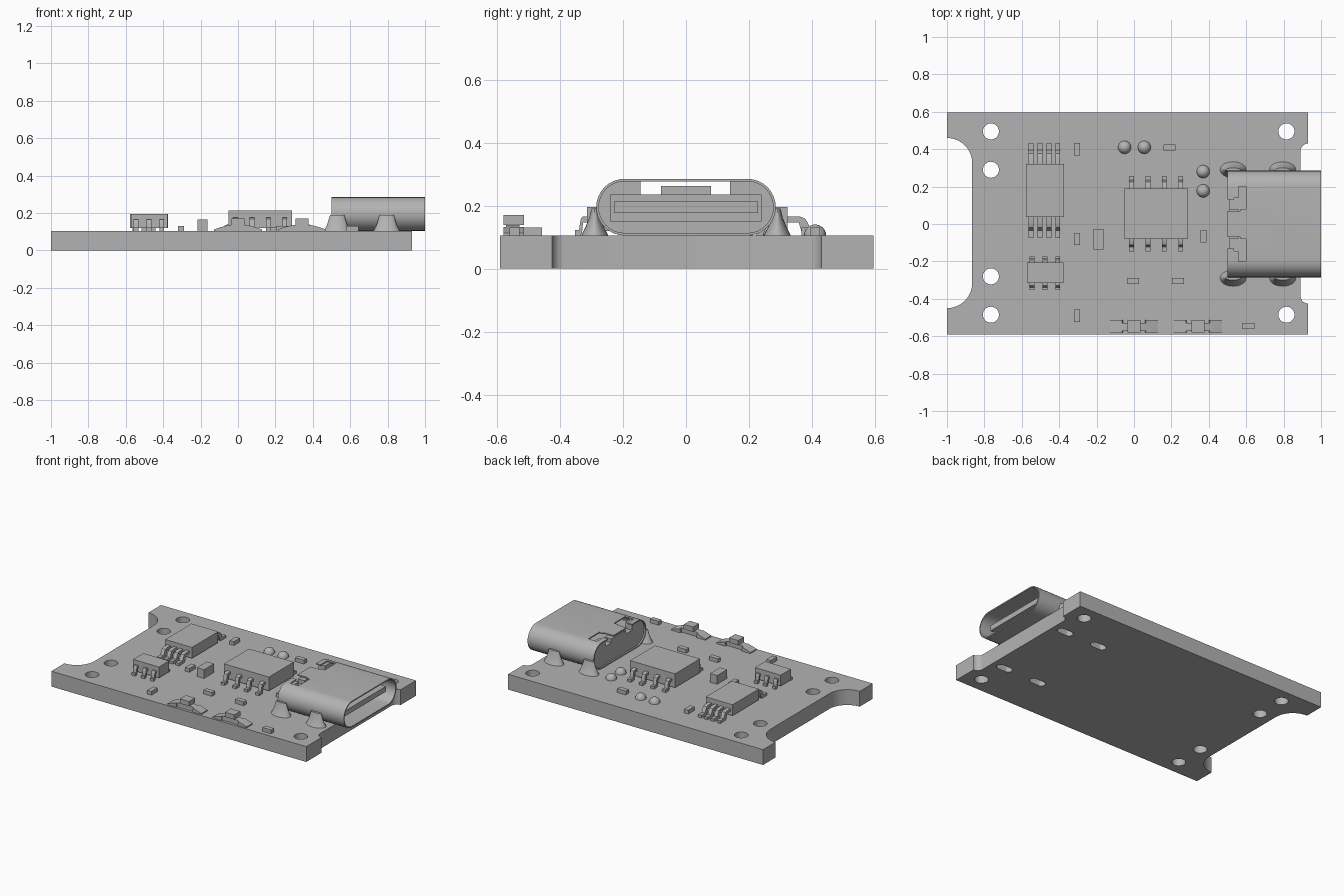
import bpy, bmesh
from math import sin, cos, pi, radians

cube = bpy.data.objects.get("Cube")
if cube:
    bpy.data.objects.remove(cube)

grey = bpy.data.materials.new("plain_grey")
grey.use_nodes = True
colour = (0.45, 0.45, 0.45, 1)
grey.diffuse_color = colour
grey.node_tree.nodes["Principled BSDF"].inputs["Base Color"].default_value = colour

TOP = 0.105  # upper face of the board


def finish(name, bm, smooth=False):
    bmesh.ops.recalc_face_normals(bm, faces=bm.faces)
    mesh = bpy.data.meshes.new(name)
    bm.to_mesh(mesh)
    bm.free()
    mesh.materials.append(grey)
    ob = bpy.data.objects.new(name, mesh)
    bpy.context.collection.objects.link(ob)
    if smooth:
        soften(ob)
    return ob


def activate(ob):
    bpy.ops.object.select_all(action='DESELECT')
    ob.select_set(True)
    bpy.context.view_layer.objects.active = ob


def soften(ob):
    activate(ob)
    bpy.ops.object.shade_smooth_by_angle(angle=radians(35))


def prism(name, pts, axis, lo, hi, smooth=False):
    """Extrude a 2D outline along one axis."""
    place = {'x': lambda a, b, c: (c, a, b),
             'y': lambda a, b, c: (a, c, b),
             'z': lambda a, b, c: (a, b, c)}[axis]
    bm = bmesh.new()
    low = [bm.verts.new(place(a, b, lo)) for a, b in pts]
    high = [bm.verts.new(place(a, b, hi)) for a, b in pts]
    bm.faces.new(low)
    bm.faces.new(high)
    n = len(pts)
    for i in range(n):
        j = (i + 1) % n
        bm.faces.new((low[i], low[j], high[j], high[i]))
    return finish(name, bm, smooth)


def box(name, x0, x1, y0, y1, z0, z1):
    return prism(name, [(x0, y0), (x1, y0), (x1, y1), (x0, y1)], 'z', z0, z1)


def arc(cx, cy, r, a0, a1, n=10):
    steps = [radians(a0 + (a1 - a0) * i / n) for i in range(n + 1)]
    return [(cx + r * cos(a), cy + r * sin(a)) for a in steps]


def stadium(cx, cy, half, r):
    """Slot outline, long in its first coordinate."""
    return arc(cx + half, cy, r, -90, 90, 16) + arc(cx - half, cy, r, 90, 270, 16)


def cut(ob, cutter):
    mod = ob.modifiers.new("cut", 'BOOLEAN')
    mod.operation = 'DIFFERENCE'
    mod.solver = 'EXACT'
    mod.object = cutter
    activate(ob)
    bpy.ops.object.modifier_apply(modifier=mod.name)
    bpy.data.objects.remove(cutter)


# Circuit board with rounded notches at both ends
outline = [(-1, -0.59), (0.93, -0.59), (0.93, -0.425)]
outline += arc(0.93, -0.385, 0.04, 270, 180, 6)[1:]
outline += arc(0.93, 0.39, 0.04, 180, 90, 6)
outline += [(0.93, 0.595), (-1, 0.595)]
outline += arc(-1, 0.325, 0.135, 90, 0)
outline += arc(-1, -0.315, 0.135, 0, -90)
board = prism("circuit_board", outline, 'z', 0, TOP)
for x, ys in ((-0.765, (0.495, 0.29, -0.28, -0.485)), (0.815, (0.495, -0.485))):
    for y in ys:
        cut(board, prism("hole_cutter", arc(x, y, 0.043, 0, 345, 23), 'z', -0.1, 0.3))
SLOTS = [(x, s) for x in (0.53, 0.795) for s in (-1, 1)]
for x, s in SLOTS:
    cut(board, prism("slot_cutter", stadium(x, s * 0.29, 0.03, 0.026), 'z', -0.1, 0.3))
soften(board)

# Port shell: thin tube with locking notches at the back of its roof
MID = 0.195
shell = prism("port_shell", stadium(0, MID, 0.195, 0.09), 'x', 0.5, 1.0)
cut(shell, prism("shell_cutter", stadium(0, MID, 0.195, 0.082), 'x', 0.4, 1.1))
for s in (-1, 1):
    for x0, x1, a, b in ((0.45, 0.57, 0.07, 0.13), (0.535, 0.6, 0.08, 0.2)):
        y0, y1 = sorted((s * a, s * b))
        cut(shell, box("notch_cutter", x0, x1, y0, y1, 0.25, 0.35))
soften(shell)

# Port interior: rear wall with a notched top, raised key, stepped tongue
rear = prism("port_rear_wall", stadium(0, MID, 0.195, 0.083), 'x', 0.51, 0.56)
cut(rear, box("wall_cutter", 0.4, 0.7, -0.145, 0.14, 0.235, 0.4))
soften(rear)
box("port_rear_key", 0.51, 0.56, -0.08, 0.08, 0.23, 0.262)
box("tongue_base", 0.55, 0.68, -0.24, 0.24, 0.15, 0.235)
box("tongue", 0.6, 0.96, -0.228, 0.228, 0.177, 0.213)

# Shell legs and their flared solder joints
for x, s in SLOTS:
    y = s * 0.287
    box("shell_leg", x - 0.03, x + 0.03, y - 0.008, y + 0.008, 0.03, 0.19)
    bm = bmesh.new()
    rings = []
    for rx, ry, z in ((0.07, 0.043, TOP), (0.057, 0.03, 0.13),
                      (0.047, 0.018, 0.16), (0.038, 0.01, 0.19)):
        rings.append([bm.verts.new((x + rx * cos(a * pi / 12),
                                    s * 0.29 + ry * sin(a * pi / 12), z))
                      for a in range(24)])
    bm.faces.new(rings[0])
    bm.faces.new(rings[-1])
    for r0, r1 in zip(rings, rings[1:]):
        for i in range(24):
            j = (i + 1) % 24
            bm.faces.new((r0[i], r0[j], r1[j], r1[i]))
    finish("solder_joint", bm, True)


def chip(name, x0, x1, y0, y1, z1, lead_xs, back, front, h, w=0.026, t=0.018):
    """Chip body with gull-wing leads along its front and back edges."""
    box(name + "_body", x0, x1, y0, y1, 0.12, z1)
    for s, edge, length in ((1, y1, back), (-1, y0, front)):
        prof = [(-0.01, h), (0.36 * length, h), (0.5 * length, h - 0.006),
                (0.58 * length, h - 0.02), (0.66 * length, TOP + t),
                (length, TOP + t), (length, TOP), (0.5 * length, TOP),
                (0.4 * length, TOP + 0.012), (0.32 * length, h - t), (-0.01, h - t)]
        for x in lead_xs:
            prism(name + "_lead", [(edge + s * d, z) for d, z in prof],
                  'x', x - w / 2, x + w / 2, True)


chip("large_chip", -0.05, 0.29, -0.08, 0.19, 0.215,
     (-0.013, 0.075, 0.162, 0.25), 0.067, 0.067, 0.175)
chip("slim_chip", -0.578, -0.375, 0.038, 0.322, 0.195,
     (-0.55, -0.502, -0.455, -0.408), 0.112, 0.112, 0.165)
chip("small_chip", -0.573, -0.378, -0.315, -0.205, 0.195,
     (-0.545, -0.475, -0.408), 0.032, 0.037, 0.165)

# Solder domes
for x, y in ((-0.05, 0.41), (0.055, 0.41), (0.37, 0.28), (0.37, 0.177)):
    bm = bmesh.new()
    bmesh.ops.create_uvsphere(bm, u_segments=24, v_segments=12, radius=0.035)
    bmesh.ops.bisect_plane(bm, geom=bm.verts[:] + bm.edges[:] + bm.faces[:],
                           plane_co=(0, 0, 0), plane_no=(0, 0, -1), clear_outer=True)
    bmesh.ops.translate(bm, verts=bm.verts, vec=(x, y, TOP))
    finish("solder_dome", bm, True)

# Small passive parts: centre, then turned along y or not
for x, y, along_y in ((-0.305, 0.4, 1), (0.19, 0.41, 0), (-0.305, -0.08, 1),
                      (0.372, -0.065, 1), (-0.005, -0.305, 0), (0.235, -0.305, 0),
                      (-0.305, -0.49, 1), (0.61, -0.545, 0)):
    hx, hy = (0.016, 0.033) if along_y else (0.033, 0.016)
    box("passive_part", x - hx, x + hx, y - hy, y + hy, TOP, 0.131)
box("capacitor", -0.217, -0.163, -0.135, -0.027, TOP, 0.165)

# Edge buttons: arched spring with a raised cap
for x in (0.0, 0.342):
    arch = [(x - 0.128, TOP)]
    arch += [(x + 0.128 * i / 8, TOP + 0.008 + 0.027 * cos(i * pi / 16))
             for i in range(-8, 9)]
    arch += [(x + 0.128, TOP)]
    prism("button_spring", arch, 'y', -0.572, -0.528, True)
    prism("button_wing", arch[:6] + [(x - 0.06, TOP)], 'y', -0.579, -0.514, True)
    prism("button_wing", [(x + 0.06, TOP)] + arch[-6:], 'y', -0.579, -0.514, True)
    box("button_cap", x - 0.035, x + 0.035, -0.579, -0.514, 0.138, 0.17)
